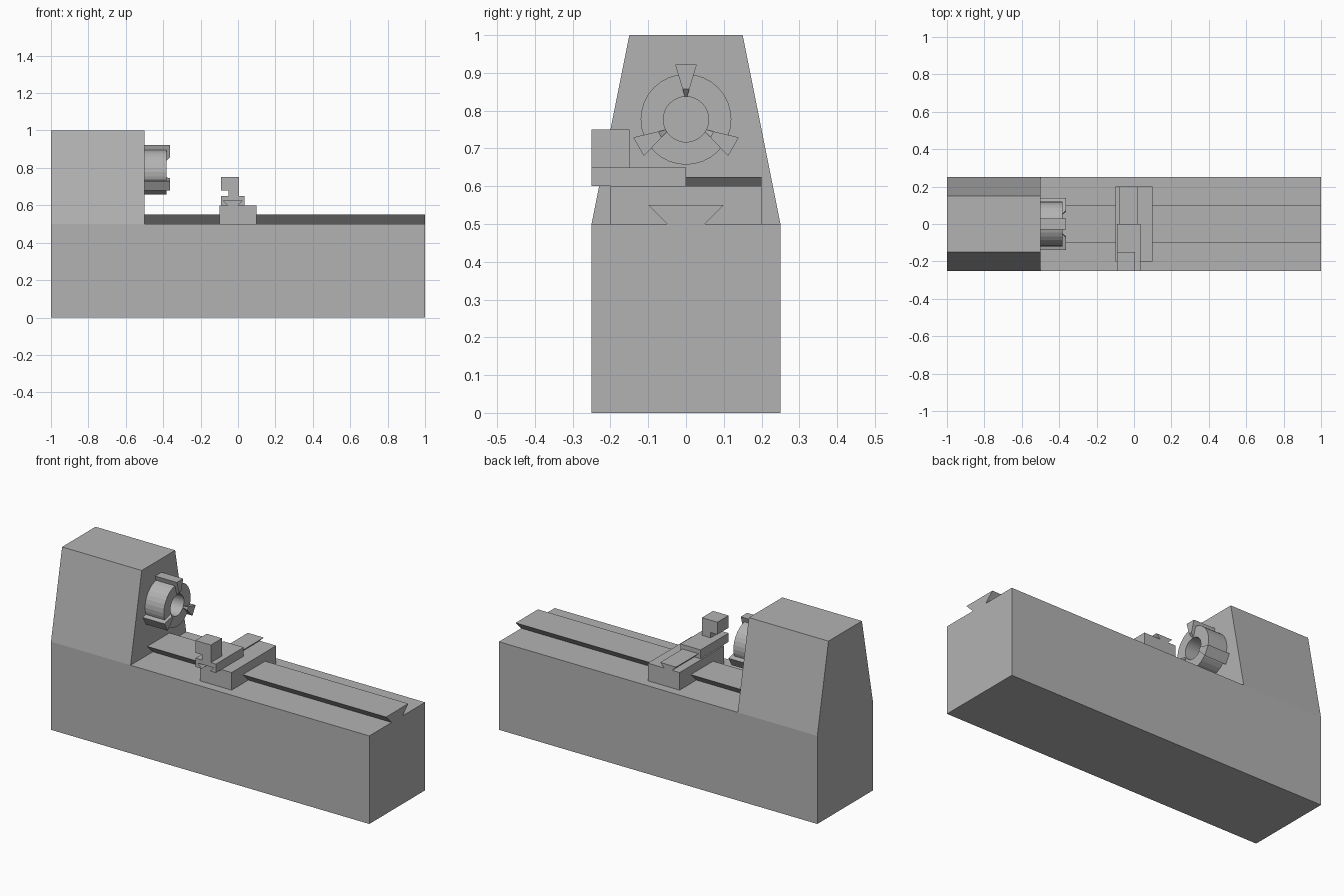
import bpy, bmesh
from math import sin, cos, pi
from mathutils import Matrix

if "Cube" in bpy.data.objects:
    bpy.data.objects.remove(bpy.data.objects["Cube"], do_unlink=True)

metal = bpy.data.materials.new("machine grey")
metal.use_nodes = True
GREY = (0.45, 0.45, 0.45, 1)
metal.diffuse_color = GREY
metal.node_tree.nodes["Principled BSDF"].inputs["Base Color"].default_value = GREY


def finish(name, bm):
    bmesh.ops.recalc_face_normals(bm, faces=bm.faces)
    mesh = bpy.data.meshes.new(name)
    bm.to_mesh(mesh)
    bm.free()
    mesh.materials.append(metal)
    obj = bpy.data.objects.new(name, mesh)
    bpy.context.collection.objects.link(obj)
    return obj


def prism(name, profile, axis, start, end):
    """Extrude a (side, height) profile along x or y."""
    bm = bmesh.new()
    place = (lambda s, z: (start, s, z)) if axis == "x" else (lambda s, z: (s, start, z))
    face = bm.faces.new([bm.verts.new(place(s, z)) for s, z in profile])
    moved = bmesh.ops.extrude_face_region(bm, geom=[face])["geom"]
    step = (end - start, 0, 0) if axis == "x" else (0, end - start, 0)
    bmesh.ops.translate(bm, vec=step, verts=[v for v in moved if isinstance(v, bmesh.types.BMVert)])
    return finish(name, bm)


def dovetail(centre, foot, top, low, high):
    return [(centre - foot, low), (centre - top, high), (centre + top, high), (centre + foot, low)]


def slotted(left, right, low, high, slot):
    """Block profile with a dovetail slot in its underside."""
    return [(left, low)] + slot + [(right, low), (right, high), (left, high)]


# Bed and headstock
prism("bed", [(-.25, 0), (.25, 0), (.25, .5), (-.25, .5)], "x", -1, 1)
prism("headstock", [(-.25, .5), (.25, .5), (.15, 1), (-.15, 1)], "x", -1, -.5)

# Bed rail and the carriage riding on it
rail = dovetail(0, .05, .1, .5, .55)
prism("bed_rail", rail, "x", -.5, 1)
prism("carriage", slotted(-.2, .2, .5, .6, rail), "x", -.1, .1)

# Cross rail, cross slide and hooked tool post
cross = dovetail(-.028, .025, .05, .6, .625)
prism("cross_rail", cross, "y", -.2, .2)
prism("cross_slide", slotted(-.092, .036, .6, .65, cross), "y", -.25, 0)
prism("tool_post", [(-.05, .65), (.005, .65), (.005, .75), (-.092, .75),
                    (-.092, .68), (-.05, .68)], "y", -.25, -.15)

# Chuck body: a rectangle spun into a ring around the spindle axis
AXIS_Z = .777
FACE_X = -.382
bm = bmesh.new()
ring = [bm.verts.new((x, 0, r)) for x, r in
        ((-.5, .06), (-.5, .12), (FACE_X, .12), (FACE_X, .06))]
edges = [bm.edges.new((ring[i], ring[(i + 1) % 4])) for i in range(4)]
bmesh.ops.spin(bm, geom=ring + edges, cent=(0, 0, 0), axis=(1, 0, 0),
               angle=2 * pi, steps=32, use_merge=True)
bmesh.ops.remove_doubles(bm, verts=bm.verts, dist=.0001)
finish("chuck_body", bm).location.z = AXIS_Z

# Three wedge jaws, with a bevelled inner end
for i in range(3):
    bm = bmesh.new()
    outline = [(-.5, .06), (-.5, .145), (-.364, .145), (-.364, .08), (FACE_X, .06)]
    sides = []
    for side in (-1, 1):
        sides.append([bm.verts.new((x, side * (.003 + (r - .06) * .3), r)) for x, r in outline])
    for loop in sides:
        bm.faces.new(loop)
    for j in range(len(outline)):
        k = (j + 1) % len(outline)
        bm.faces.new((sides[0][j], sides[0][k], sides[1][k], sides[1][j]))
    bm.transform(Matrix.Rotation(i * 2 * pi / 3, 4, "X"))
    finish("chuck_jaw_%d" % (i + 1), bm).location.z = AXIS_Z
